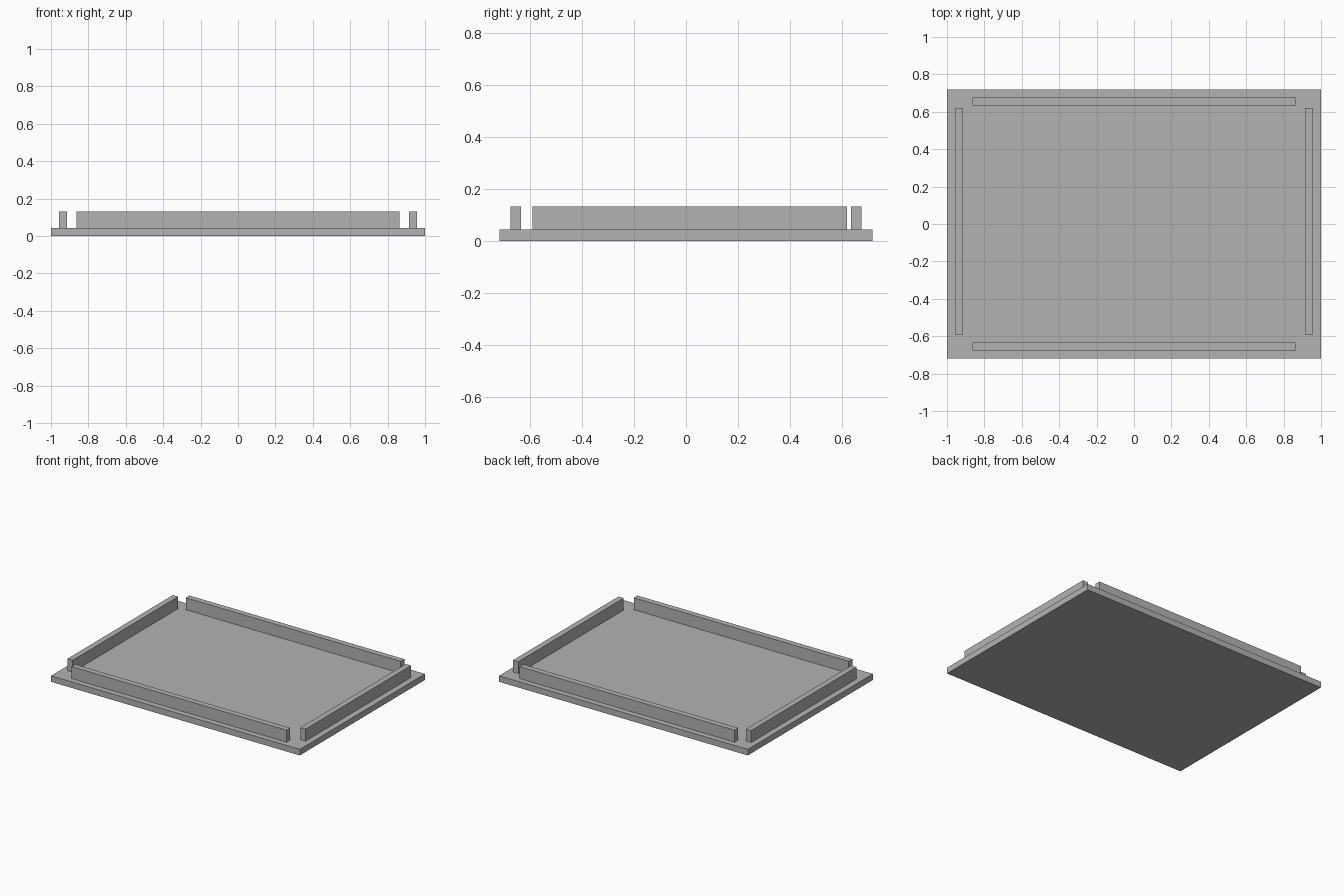
import bpy

cube = bpy.data.objects.get("Cube")
if cube:
    bpy.data.objects.remove(cube, do_unlink=True)

GREY = (0.45, 0.45, 0.45, 1.0)
grey = bpy.data.materials.new("plain grey")
grey.use_nodes = True
grey.diffuse_color = GREY
grey.node_tree.nodes["Principled BSDF"].inputs["Base Color"].default_value = GREY

BASE_TOP = 0.044
RAIL_TOP = 0.131
RAIL_WIDTH = 0.042


def box(name, centre, size):
    bpy.ops.mesh.primitive_cube_add(size=1, location=centre)
    ob = bpy.context.object
    ob.name = name
    ob.scale = size
    bpy.ops.object.transform_apply(location=False, rotation=False, scale=True)
    ob.data.materials.append(grey)
    return ob


# Flat base plate
box("base_plate", (0, 0, BASE_TOP / 2), (2, 1.436, BASE_TOP))

# Raised rails standing on the plate, open at the corners
rail_z = (BASE_TOP + RAIL_TOP) / 2
rail_height = RAIL_TOP - BASE_TOP
for name, y in (("front_rail", -0.655), ("back_rail", 0.655)):
    box(name, (0, y, rail_z), (1.728, RAIL_WIDTH, rail_height))
for name, x in (("right_rail", -0.936), ("left_rail", 0.936)):
    box(name, (x, 0.014, rail_z), (RAIL_WIDTH, 1.21, rail_height))
